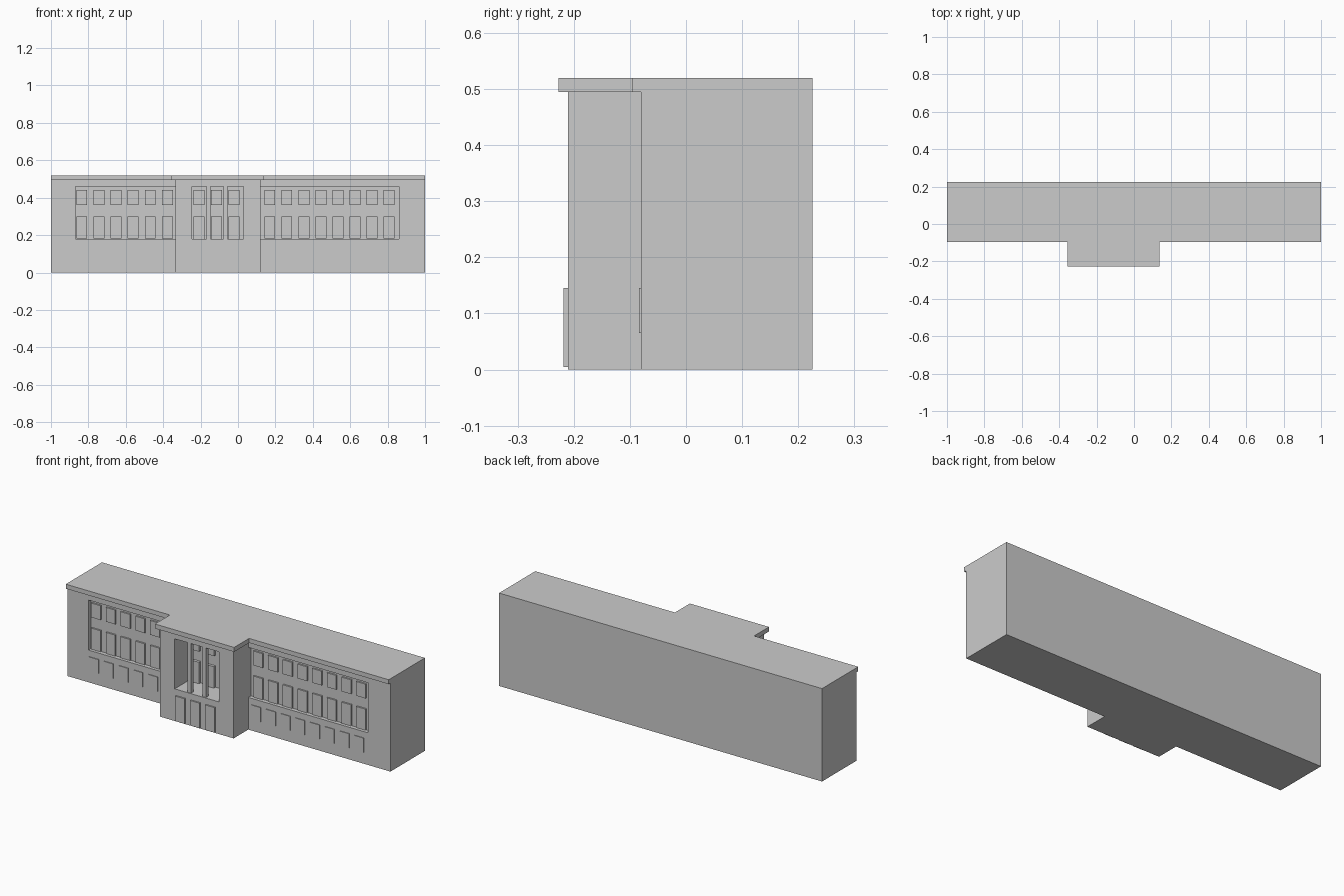
import bpy, bmesh

if "Cube" in bpy.data.objects:
    bpy.data.objects.remove(bpy.data.objects["Cube"])


def mesh_object(name, bm):
    bmesh.ops.recalc_face_normals(bm, faces=bm.faces)
    me = bpy.data.meshes.new(name)
    bm.to_mesh(me)
    bm.free()
    ob = bpy.data.objects.new(name, me)
    bpy.context.collection.objects.link(ob)
    return ob


def prism(name, outline, z0, z1):
    bm = bmesh.new()
    face = bm.faces.new([bm.verts.new((x, y, z0)) for x, y in outline])
    ext = bmesh.ops.extrude_face_region(bm, geom=[face])
    verts = [g for g in ext["geom"] if isinstance(g, bmesh.types.BMVert)]
    bmesh.ops.translate(bm, verts=verts, vec=(0, 0, z1 - z0))
    return mesh_object(name, bm)


def boxes(name, specs):
    """One object from boxes given as (x0, x1, y0, y1, z0, z1)."""
    bm = bmesh.new()
    for x0, x1, y0, y1, z0, z1 in specs:
        vs = bmesh.ops.create_cube(bm, size=1)["verts"]
        bmesh.ops.scale(bm, verts=vs, vec=(x1 - x0, y1 - y0, z1 - z0))
        bmesh.ops.translate(bm, verts=vs, vec=((x0 + x1) / 2, (y0 + y1) / 2, (z0 + z1) / 2))
    return mesh_object(name, bm)


def t_outline(xl, xr, y_wing, y_centre):
    return [(-1, 0.225), (-1, y_wing), (xl, y_wing), (xl, y_centre),
            (xr, y_centre), (xr, y_wing), (1, y_wing), (1, 0.225)]


def row(xs, y0, y1, z0, z1, w=0.058):
    return [(x - w / 2, x + w / 2, y0, y1, z0, z1) for x in xs]


WALL, FRONT = -0.08, -0.21          # wing and centre facade planes
WING_BACK, PORCH_BACK = -0.057, -0.075
Z0, Z1 = 0.18, 0.46                 # recess height range

# Walls with the shallow wing recesses and the deep porch cut in
walls = prism("walls", t_outline(-0.335, 0.12, WALL, FRONT), 0, 0.495)
cutter = boxes("recess_cutter", [
    (-0.87, -0.3352, -0.12, WING_BACK, Z0, Z1),
    (0.1202, 0.86, -0.12, WING_BACK, Z0, Z1),
    (-0.245, 0.03, -0.3, PORCH_BACK, Z0, Z1)])
# keep the wing cutters clear of the centre block, which stands between them
mod = walls.modifiers.new("recesses", 'BOOLEAN')
mod.operation, mod.solver, mod.object = 'DIFFERENCE', 'EXACT', cutter
bpy.context.view_layer.objects.active = walls
bpy.ops.object.modifier_apply(modifier=mod.name)
bpy.data.objects.remove(cutter)

# Roof slab with overhanging cornice
prism("roof_cornice", t_outline(-0.355, 0.135, -0.095, -0.227), 0.495, 0.52)

# Window panels: six bays on the left wing, eight on the right
wings = {"left": [-0.835 + 0.0915 * i for i in range(6)],
         "right": [0.17 + 0.091 * i for i in range(8)]}
for side, xs in wings.items():
    boxes(side + "_upper_windows",
          row(xs, WING_BACK - 0.009, WING_BACK + 0.01, 0.36, 0.44)
          + row(xs, WING_BACK - 0.009, WING_BACK + 0.01, Z0 + 0.002, 0.30))
    boxes(side + "_ground_windows", row(xs, WALL - 0.004, WALL + 0.01, 0.065, 0.145))

# Central bay: doors, porch windows and columns
bays = [-0.208, -0.115, -0.022]
boxes("entrance_doors", row(bays, FRONT - 0.008, FRONT + 0.01, 0.005, 0.145))
boxes("porch_windows",
      row(bays, PORCH_BACK - 0.015, PORCH_BACK + 0.01, 0.36, 0.44)
      + row(bays, PORCH_BACK - 0.015, PORCH_BACK + 0.01, Z0, 0.30))
boxes("porch_columns", row([-0.158, -0.066], -0.205, -0.183, Z0, Z1, 0.022))
